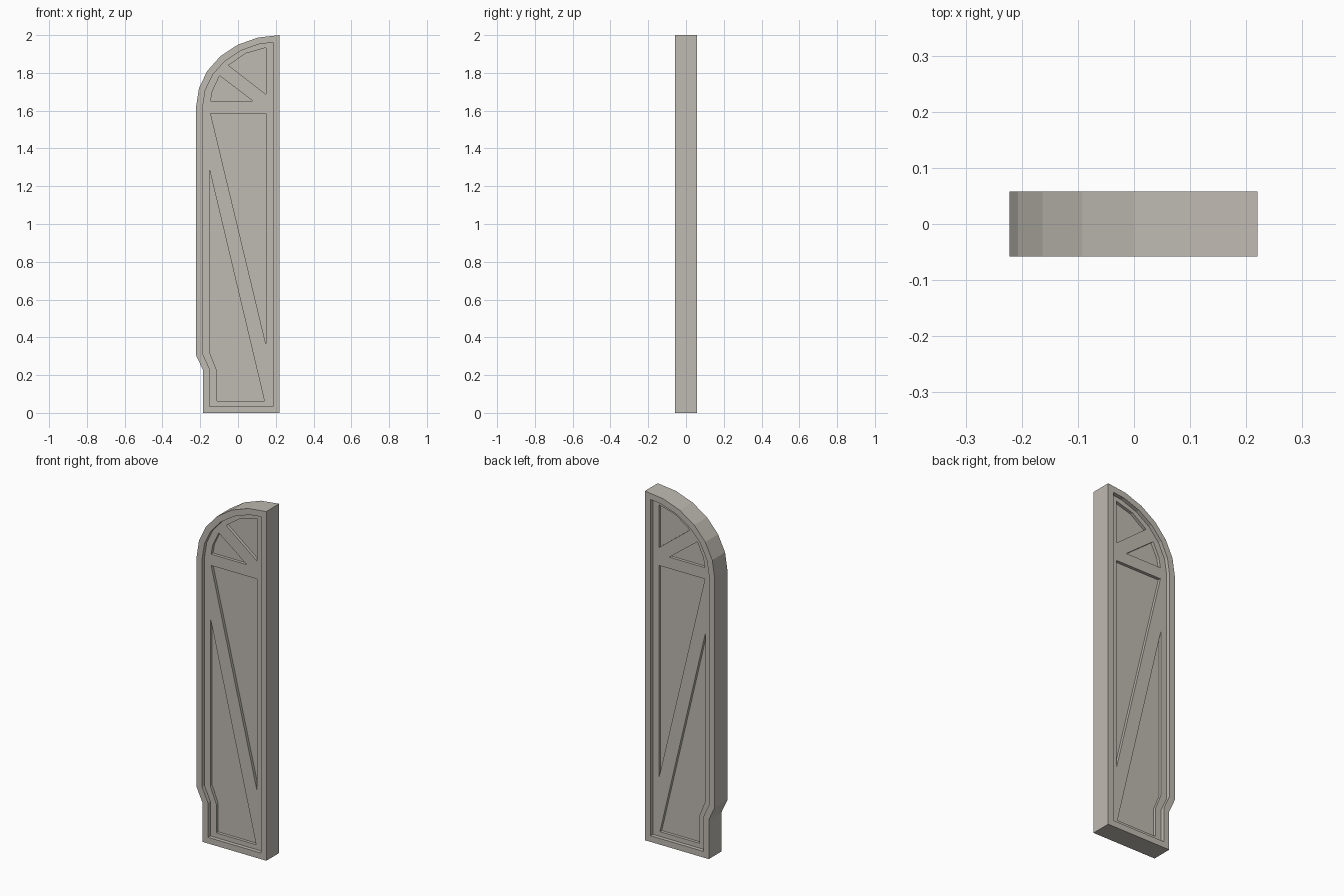
import bpy, bmesh
from math import sin, cos, radians
from mathutils import Vector

cube = bpy.data.objects.get("Cube")
if cube:
    bpy.data.objects.remove(cube, do_unlink=True)

HALF = 0.058             # half thickness of the slab
FIELD = HALF - 0.022     # level of the recessed field
POCKET = FIELD - 0.017   # level of the sunken pockets
RIM = 0.035              # width of the raised border


def inset(points, d):
    """Mitred inset of a counter-clockwise outline."""
    pts = [Vector(p) for p in points]
    result = []
    for i, p in enumerate(pts):
        a = (p - pts[i - 1]).normalized()
        b = (pts[(i + 1) % len(pts)] - p).normalized()
        na, nb = Vector((-a.y, a.x)), Vector((-b.y, b.x))
        result.append(p + (na + nb) * d / (1 + na.dot(nb)))
    return result


def loop(bm, points, y):
    """Closed ring of edges at depth y."""
    verts = [bm.verts.new((p[0], y, p[1])) for p in points]
    edges = [bm.edges.new((v, verts[(i + 1) % len(verts)])) for i, v in enumerate(verts)]
    return verts, edges


def wall(bm, a, b):
    """Band of quads joining two matching rings."""
    for i in range(len(a)):
        j = (i + 1) % len(a)
        bm.faces.new((a[i], a[j], b[j], b[i]))


def fill(bm, edges, side):
    bmesh.ops.triangle_fill(bm, edges=edges, use_beauty=True, normal=(0, side, 0))


# Outline: straight hinge edge, quarter-ellipse top, notched foot
outline = [(-0.185, 0), (0.22, 0)]
for deg in range(90, -1, -15):
    t = radians(deg)
    outline.append((0.22 - 0.442 * cos(t), 1.62 + 0.38 * sin(t)))
outline += [(-0.222, 0.305), (-0.185, 0.225)]
field = inset(outline, RIM)

# Sunken pockets: two long braced panels and two in the arch
pockets = [
    [(-0.145, 1.585), (0.147, 0.366), (0.147, 1.585)],
    [(-0.15, 1.284), (-0.15, 0.32), (-0.112, 0.225), (-0.112, 0.062), (0.14, 0.062)],
    [(-0.145, 1.65), (0.08, 1.65), (-0.097, 1.785), (-0.135, 1.705)],
    [(-0.05, 1.84), (0.147, 1.687), (0.147, 1.933), (0.04, 1.903)],
]

bm = bmesh.new()
sides = []
for side in (-1, 1):
    # Raised border and its inner step
    outer, outer_edges = loop(bm, outline, side * HALF)
    lip, lip_edges = loop(bm, field, side * HALF)
    fill(bm, outer_edges + lip_edges, side)
    base, field_edges = loop(bm, field, side * FIELD)
    wall(bm, lip, base)
    # Pockets cut into the field
    for points in pockets:
        top, top_edges = loop(bm, points, side * FIELD)
        low, low_edges = loop(bm, points, side * POCKET)
        wall(bm, top, low)
        fill(bm, low_edges, side)
        field_edges = field_edges + top_edges
    fill(bm, field_edges, side)
    sides.append(outer)
wall(bm, sides[0], sides[1])
bmesh.ops.recalc_face_normals(bm, faces=bm.faces[:])

mesh = bpy.data.meshes.new("arched_door_leaf")
bm.to_mesh(mesh)
bm.free()

# Plain warm grey stone
stone = bpy.data.materials.new("warm_grey")
stone.use_nodes = True
colour = (0.52, 0.495, 0.445, 1)
stone.diffuse_color = colour
stone.node_tree.nodes["Principled BSDF"].inputs["Base Color"].default_value = colour
mesh.materials.append(stone)

door = bpy.data.objects.new("arched_door_leaf", mesh)
bpy.context.collection.objects.link(door)
